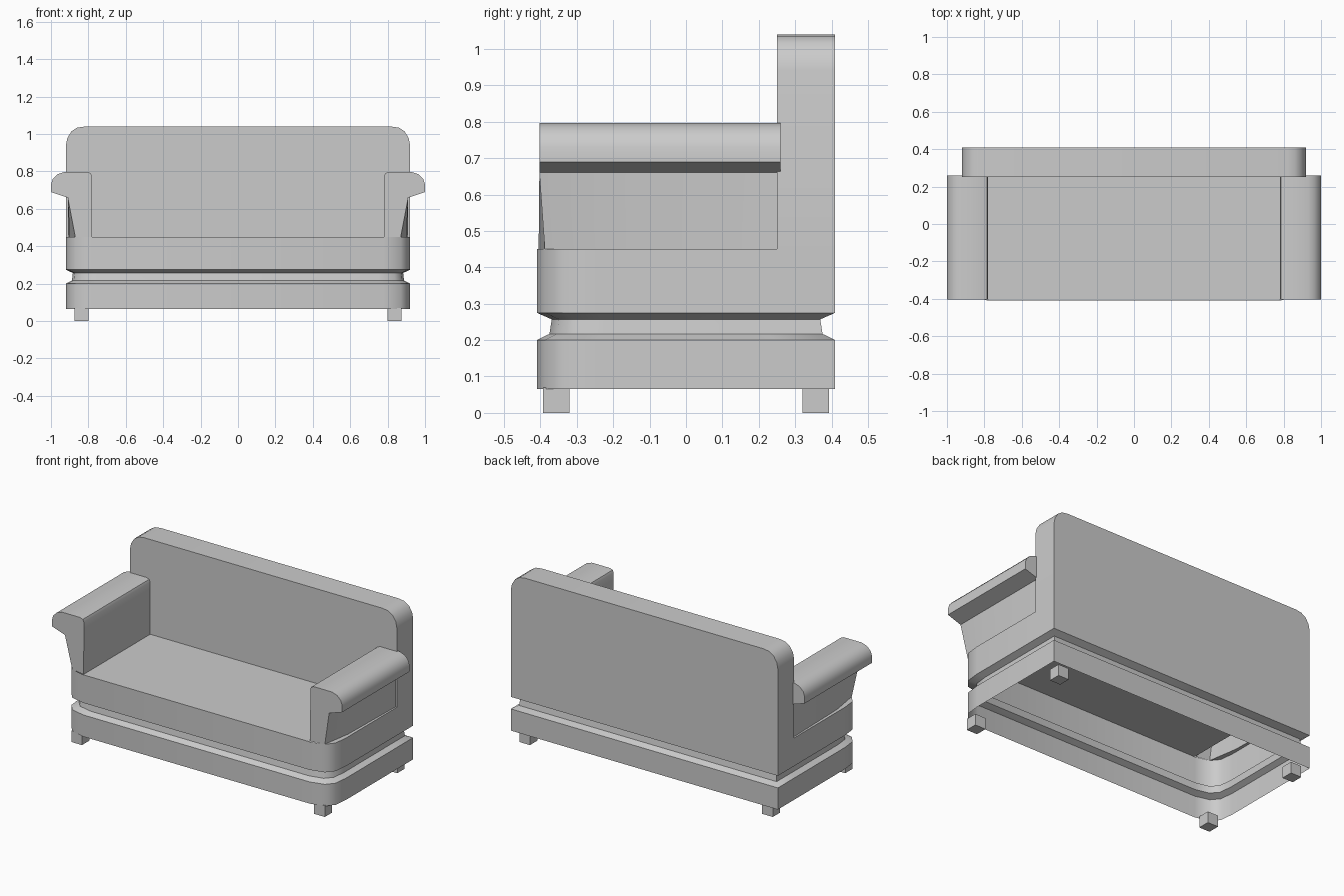
import bpy
import bmesh
import math

if "Cube" in bpy.data.objects:
    bpy.data.objects.remove(bpy.data.objects["Cube"])


def make_part(name, verts, faces, mirror=(True, False), angle=40):
    """Build one half (or quarter) of a part and mirror it."""
    mesh = bpy.data.meshes.new(name)
    obj = bpy.data.objects.new(name, mesh)
    bpy.context.collection.objects.link(obj)
    mesh.from_pydata(verts, [], faces)
    bm = bmesh.new()
    bm.from_mesh(mesh)
    bmesh.ops.recalc_face_normals(bm, faces=bm.faces)
    bm.to_mesh(mesh)
    bm.free()
    mod = obj.modifiers.new("Mirror", 'MIRROR')
    mod.use_axis = (mirror[0], mirror[1], False)
    bpy.ops.object.select_all(action='DESELECT')
    obj.select_set(True)
    bpy.context.view_layer.objects.active = obj
    bpy.ops.object.shade_smooth_by_angle(angle=math.radians(angle))
    return obj


def bridge(rows, closed=False):
    """Quads joining equally long rows of points."""
    n = len(rows[0])
    verts = [p for row in rows for p in row]
    faces = []
    for r in range(len(rows) - 1):
        for i in range(n if closed else n - 1):
            j = (i + 1) % n
            faces.append((r * n + i, r * n + j, (r + 1) * n + j, (r + 1) * n + i))
    return verts, faces


# Seat base: hollow skirt with a groove, open underneath
outline = [(0, -0.41), (0.78, -0.41), (0.87, -0.388), (0.91, -0.34),
           (0.92, -0.25), (0.92, 0.25), (0.92, 0.41), (0, 0.41)]
levels = [(0.065, 1, 1), (0.20, 1, 1), (0.217, 0.965, 0.915),
          (0.257, 0.96, 0.90), (0.275, 1, 1), (0.45, 1, 1)]
verts, faces = bridge([[(x * sx, y * sy, z) for x, y in outline]
                       for z, sx, sy in levels])
top = len(verts) - len(outline)
k = len(verts)
# Seat surface between the arms and the strip outside each arm
verts += [(0.78, 0.25, 0.45), (0, 0.25, 0.45), (0.91, 0.25, 0.45), (0.90, -0.2, 0.45)]
faces += [(top, top + 1, k, k + 1),
          (top + 2, top + 3, top + 4, k + 3),
          (top + 4, top + 5, k + 2, k + 3)]
make_part("seat_base", verts, faces)

# Backrest: rounded upper corners, open into the base
profile = [(0.92, 0.45), (0.92, 0.94), (0.912, 0.98), (0.89, 1.015),
           (0.86, 1.034), (0.82, 1.04), (0, 1.04)]
verts, faces = bridge([[(x, y, z) for x, z in profile] for y in (0.25, 0.41)])
n = len(profile)
for r, y in enumerate((0.25, 0.41)):
    verts.append((0, y, 0.45))
    faces.append(tuple(range(r * n, r * n + n)) + (2 * n + r,))
make_part("backrest", verts, faces)

# Arms: upright with an outward roll, the foot following the seat corner
roll = [(0.78, 0.66), (0.78, 0.775), (0.787, 0.79), (0.805, 0.797), (0.93, 0.797),
        (0.965, 0.785), (0.99, 0.76), (1.0, 0.73), (1.0, 0.69), (0.91, 0.66)]
rows = []
for y_foot, y_roll, x_foot, y_outer in ((-0.405, -0.403, 0.87, -0.388),
                                        (-0.2, -0.2, 0.90, -0.2),
                                        (0.25, 0.26, 0.91, 0.25)):
    rows.append([(0.78, y_foot, 0.45)] + [(x, y_roll, z) for x, z in roll]
                + [(x_foot, y_outer, 0.45)])
verts, faces = bridge(rows)
n = len(rows[0])
faces += [tuple(range(n)), tuple(range(2 * n + 1, 3 * n - 1))]
make_part("arms", verts, faces)

# Legs: four square blocks
square = [(0.80, 0.32), (0.873, 0.32), (0.873, 0.393), (0.80, 0.393)]
verts, faces = bridge([[(x, y, z) for x, y in square] for z in (0, 0.07)], True)
faces += [(0, 1, 2, 3), (4, 5, 6, 7)]
make_part("legs", verts, faces, (True, True))
